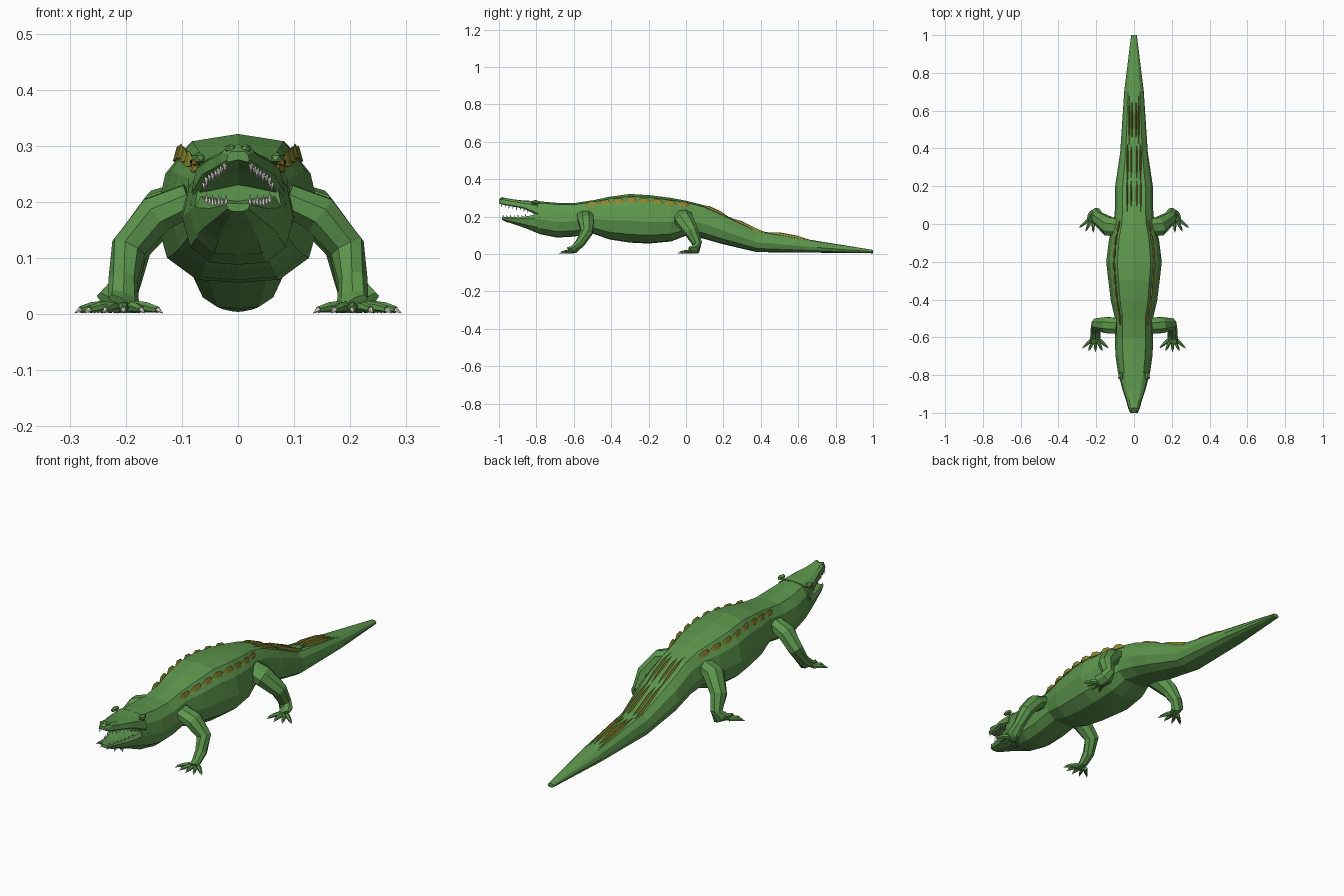
import bpy, bmesh, math
from mathutils import Vector

if "Cube" in bpy.data.objects:
    bpy.data.objects.remove(bpy.data.objects["Cube"])


def material(name, r, g, b):
    m = bpy.data.materials.new(name)
    m.diffuse_color = (r, g, b, 1)
    m.use_nodes = True
    m.node_tree.nodes["Principled BSDF"].inputs["Base Color"].default_value = m.diffuse_color
    return m


GREEN = material("skin_green", 0.11, 0.31, 0.075)
OLIVE = material("scute_olive", 0.27, 0.25, 0.03)
IVORY = material("ivory", 0.75, 0.72, 0.66)
AMBER = material("amber", 0.45, 0.22, 0.02)
BLACK = material("black", 0.01, 0.01, 0.01)


def finish(bm, name, mat, mirror=False):
    bmesh.ops.recalc_face_normals(bm, faces=bm.faces)
    me = bpy.data.meshes.new(name)
    bm.to_mesh(me)
    bm.free()
    me.materials.append(mat)
    ob = bpy.data.objects.new(name, me)
    bpy.context.collection.objects.link(ob)
    if mirror:
        ob.modifiers.new("mirror", 'MIRROR').use_mirror_merge = False
    return ob


def skin(bm, rings):
    vs = [[bm.verts.new(p) for p in ring] for ring in rings]
    for a, b in zip(vs, vs[1:]):
        for i in range(len(a)):
            j = (i + 1) % len(a)
            bm.faces.new((a[i], a[j], b[j], b[i]))
    bm.faces.new(vs[0])
    bm.faces.new(vs[-1])


def loft(name, half, sections):
    # half: right half outline, top to bottom; sections: (y, half width, top, bottom)
    outline = half + [(-x, z) for x, z in half[-2:0:-1]]
    bm = bmesh.new()
    skin(bm, [[(x * w, y, b + z * (t - b)) for x, z in outline]
              for y, w, t, b in sections])
    return finish(bm, name, GREEN)


def tube(bm, path, sides=8):
    # path: (x, y, z, outward radius, lengthwise radius)
    pts = [Vector(p[:3]) for p in path]
    ref = Vector((1, 0, 0.9))
    rings = []
    for i, p in enumerate(path):
        t = (pts[min(i + 1, len(pts) - 1)] - pts[max(i - 1, 0)]).normalized()
        u = (ref - t * ref.dot(t)).normalized()
        v = t.cross(u)
        ring = []
        for k in range(sides):
            a = 2 * math.pi * (k + 0.5) / sides
            q = pts[i] + u * p[3] * math.cos(a) + v * p[4] * math.sin(a)
            q.z = max(q.z, 0.002)
            ring.append(q)
        rings.append(ring)
    skin(bm, rings)


def spike(bm, base, tip, r, sides=5):
    base, tip = Vector(base), Vector(tip)
    rot = (tip - base).to_track_quat('Z', 'Y')
    ring = [bm.verts.new(base + rot @ Vector((r * math.cos(2 * math.pi * k / sides),
            r * math.sin(2 * math.pi * k / sides), 0))) for k in range(sides)]
    top = bm.verts.new(tip)
    bm.faces.new(ring)
    for k in range(sides):
        bm.faces.new((ring[k], ring[(k + 1) % sides], top))


def sample(sections, y):
    for a, b in zip(sections, sections[1:]):
        if a[0] <= y <= b[0]:
            f = (y - a[0]) / (b[0] - a[0])
            return [p + (q - p) * f for p, q in zip(a, b)][1:]
    return sections[-1][1:]


# Trunk, neck and tail
BODY = [(-.815, .077, .284, .122), (-.78, .086, .281, .106), (-.69, .099, .274, .088),
        (-.6, .1, .272, .093), (-.5, .1, .287, .11), (-.41, .122, .306, .078),
        (-.3, .136, .321, .061), (-.2, .147, .315, .056), (-.08, .132, .3, .067),
        (0, .108, .285, .098), (.09, .1, .262, .083), (.2, .1, .213, .052),
        (.38, .073, .126, .01), (.7, .052, .07, .007), (1, .015, .022, .004)]
TORSO = [(0, 1), (.6, .95), (.88, .75), (1, .45), (.86, .17), (.5, .02), (0, 0)]
loft("body", TORSO, BODY)

# Open jaws
UPPER = [(-1, .02, .29, .271), (-.975, .031, .302, .262), (-.93, .043, .293, .254),
         (-.87, .063, .286, .243), (-.79, .083, .283, .205)]
LOWER = [(-.985, .021, .198, .183), (-.96, .032, .198, .172), (-.9, .051, .197, .153),
         (-.84, .07, .204, .131), (-.78, .085, .218, .106)]
loft("upper_jaw", [(0, 1), (.6, .96), (.9, .68), (1, .15), (.88, 0), (0, .2)], UPPER)
loft("lower_jaw", [(0, .9), (.86, 1), (1, .8), (.88, .3), (.5, .02), (0, 0)], LOWER)

# Teeth
bm = bmesh.new()
for i in range(8):
    y = -.985 + i * .02
    size = .018 if i % 2 == 0 else .013
    w, t, b = sample(UPPER, y)
    spike(bm, (w * .88, y, b + .003), (w * .86, y - .002, b - size), .0045)
    if i < 7:
        y += .008
        w, t, b = sample(LOWER, y)
        spike(bm, (w * .86, y, t - .003), (w * .88, y - .002, t + size * .9), .0045)
finish(bm, "teeth", IVORY, True)

# Nostrils and eyes
for name, loc, r, scale, mat in (
        ("nostril_bump", (.014, -.982, .295), .011, (1, 1.2, .8), GREEN),
        ("brow", (.07, -.805, .277), .017, (.8, 1.5, .7), GREEN),
        ("eye", (.077, -.812, .271), .010, (.8, 1, .8), AMBER),
        ("pupil", (.083, -.815, .271), .005, (.6, .6, 1), BLACK)):
    bm = bmesh.new()
    bmesh.ops.create_icosphere(bm, subdivisions=1, radius=r)
    bmesh.ops.scale(bm, vec=scale, verts=bm.verts)
    bmesh.ops.translate(bm, vec=loc, verts=bm.verts)
    finish(bm, name, mat, True)

# Legs with fanned toes and claws
LEGS = {
    "front_leg": ([(.085, -.54, .205, .03, .045), (.145, -.535, .178, .037, .046),
                   (.195, -.53, .118, .033, .034), (.205, -.565, .06, .026, .026),
                   (.204, -.6, .024, .032, .018), (.204, -.628, .013, .034, .012)],
                  (.204, -.615), -90, 5, 24, .052),
    "rear_leg": ([(.075, -.02, .21, .034, .05), (.135, -.012, .185, .042, .054),
                  (.19, .03, .118, .036, .038), (.2, .06, .055, .028, .027),
                  (.212, .052, .026, .036, .024), (.224, .018, .013, .036, .012)],
                 (.222, .022), -78, 4, 26, .055)}
for name, (path, (fx, fy), aim, count, step, length) in LEGS.items():
    bm, claws = bmesh.new(), bmesh.new()
    tube(bm, path)
    for i in range(count):
        off = i - (count - 1) / 2
        a = math.radians(aim + off * step)
        d = Vector((math.cos(a), math.sin(a), 0))
        start = Vector((fx + off * .011, fy, .013))
        mid, end = start + d * length * .55, start + d * length
        tube(bm, [(*start, .011, .011), (mid.x, mid.y, .012, .009, .009),
                  (end.x, end.y, .008, .006, .006)], 6)
        tip = end + d * .014
        spike(claws, (end.x, end.y, .008), (tip.x, tip.y, .001), .005)
    finish(bm, name, GREEN, True)
    finish(claws, name + "_claws", IVORY, True)


# Scutes: ridged blades lying along the hide
def scute(bm, x, y0, y1, across, half_width, height, lean):
    def hide(y):
        w, t, b = sample(BODY, y)
        px = x * w if across else x
        f = px / w
        drop = f / .6 * .05 if f < .6 else .05 + (f - .6) / .28 * .2
        return Vector((px, y, t - drop * (t - b)))
    pts = [hide(y0), hide(y1)]
    for f in (.3, .7):
        c = hide(y0 + (y1 - y0) * f)
        pts += [c + Vector((s * half_width, 0, -.008)) for s in (-1, 1)]
        pts.append(c + Vector((lean, 0, height * (1 if f < .5 else .9))))
    bmesh.ops.convex_hull(bm, input=[bm.verts.new(p) for p in pts])


bm = bmesh.new()
for i in range(8):
    y = -.54 + i * .07
    scute(bm, .72, y, y + .075, True, .011, .019, .004)
finish(bm, "back_scutes", OLIVE, True)

bm = bmesh.new()
for y0, y1, x in ((.06, .25, .036), (.22, .43, .034), (.42, .68, .025)):
    scute(bm, x, y0, y1, False, .007, .012, 0)
    scute(bm, x * .42, y0 + .02, y1 - .015, False, .007, .012, 0)
finish(bm, "tail_scutes", OLIVE, True)
